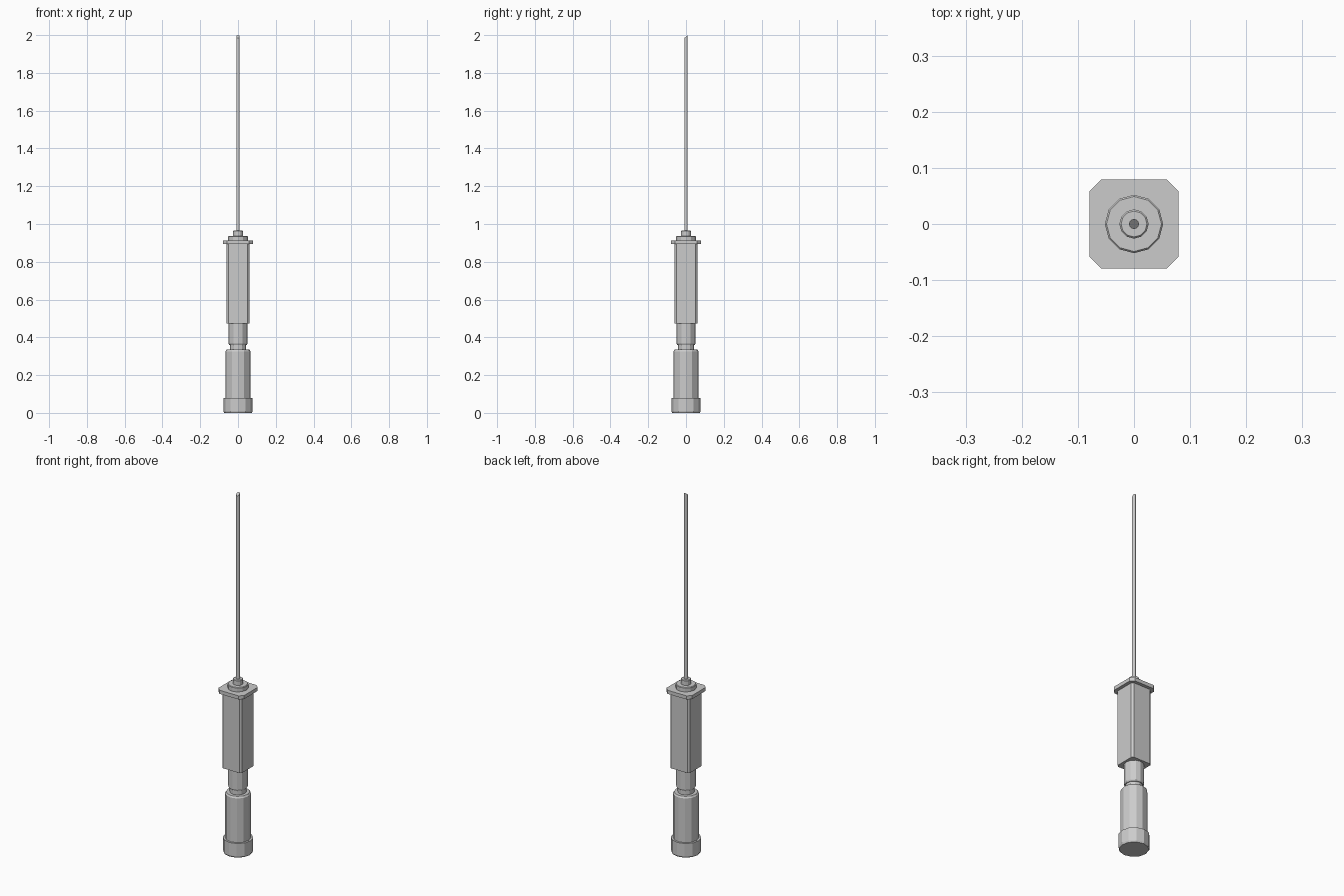
import bpy, bmesh, math

if "Cube" in bpy.data.objects:
    bpy.data.objects.remove(bpy.data.objects["Cube"])


def loft(name, rings):
    """Skin a stack of equal-length point rings and cap both ends."""
    bm = bmesh.new()
    loops = [[bm.verts.new(p) for p in ring] for ring in rings]
    n = len(loops[0])
    for a, b in zip(loops, loops[1:]):
        for i in range(n):
            j = (i + 1) % n
            bm.faces.new((a[i], a[j], b[j], b[i]))
    bm.faces.new(loops[0][::-1])
    bm.faces.new(loops[-1])
    bmesh.ops.recalc_face_normals(bm, faces=bm.faces)
    me = bpy.data.meshes.new(name)
    bm.to_mesh(me)
    bm.free()
    ob = bpy.data.objects.new(name, me)
    bpy.context.collection.objects.link(ob)
    return ob


def lathe(name, profile, sides=12):
    """Low-poly turned part from (radius, height) pairs."""
    return loft(name, [[(r * math.cos(i * math.tau / sides),
                         r * math.sin(i * math.tau / sides), z)
                        for i in range(sides)] for r, z in profile])


def octagon(half, cut, z):
    """Square of given half width with clipped corners."""
    k = half - cut
    return [(half, -k, z), (half, k, z), (k, half, z), (-k, half, z),
            (-half, k, z), (-half, -k, z), (-k, -half, z), (k, -half, z)]


# Lower handle: foot cap, barrel, neck and collar
lathe("foot_cap", [(0.073, 0), (0.077, 0.008), (0.077, 0.08), (0.067, 0.08)])
lathe("handle_barrel", [(0.066, 0.07), (0.066, 0.326), (0.06, 0.335)])
lathe("neck", [(0.042, 0.33), (0.042, 0.366)])
lathe("collar", [(0.046, 0.36), (0.05, 0.367), (0.05, 0.48)])

# Square housing with chamfered edges, and its top flange
loft("housing", [octagon(0.061, 0.010, z) for z in (0.474, 0.9)])
loft("flange", [octagon(0.079, 0.02, z) for z in (0.893, 0.913)])

# Stepped needle mount
lathe("mount_disc", [(0.052, 0.91), (0.052, 0.934), (0.049, 0.937)])
lathe("mount_nub", [(0.026, 0.935), (0.026, 0.962), (0.023, 0.965)])

# Needle with a slanted tip, highest at the back
needle = lathe("needle", [(0.009, 0.96), (0.009, 2.0)])
for v in needle.data.vertices:
    if v.co.z > 1.5:
        v.co.z = 1.992 + v.co.y * 0.89
